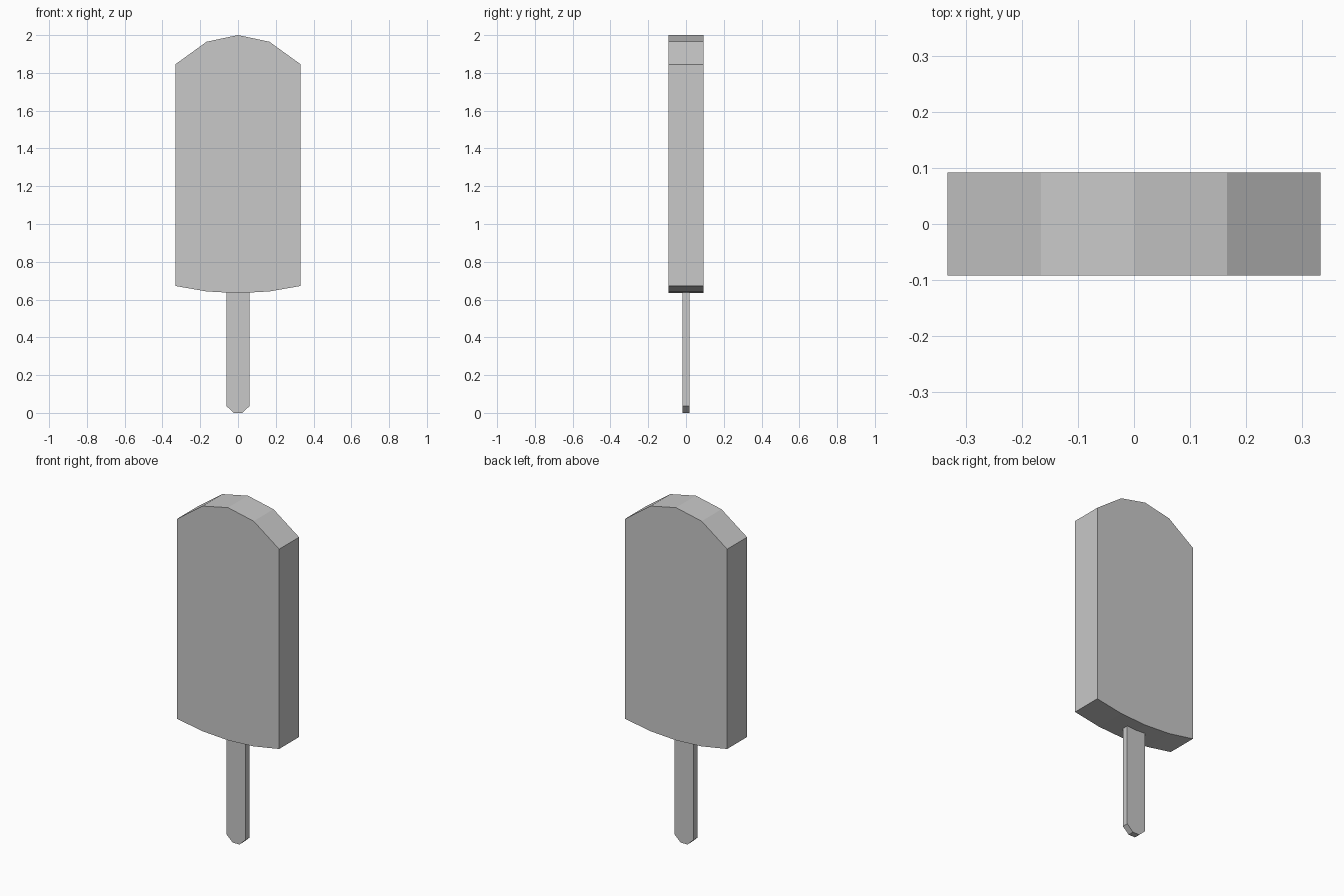
import bpy
import bmesh

cube = bpy.data.objects.get("Cube")
if cube:
    bpy.data.objects.remove(cube, do_unlink=True)

# One plain grey for the whole model
grey = bpy.data.materials.new("plain grey")
grey.use_nodes = True
colour = (0.58, 0.58, 0.58, 1)
grey.diffuse_color = colour
grey.node_tree.nodes["Principled BSDF"].inputs["Base Color"].default_value = colour


def slab(name, half_outline, half_depth):
    """Mirror a right-hand outline (bottom to top) and extrude it along y."""
    left = [(-x, z) for x, z in reversed(half_outline) if x > 0]
    outline = half_outline + left
    bm = bmesh.new()
    face = bm.faces.new([bm.verts.new((x, -half_depth, z)) for x, z in outline])
    extruded = bmesh.ops.extrude_face_region(bm, geom=[face])
    back = [v for v in extruded["geom"] if isinstance(v, bmesh.types.BMVert)]
    bmesh.ops.translate(bm, verts=back, vec=(0, 2 * half_depth, 0))
    bmesh.ops.recalc_face_normals(bm, faces=bm.faces)
    mesh = bpy.data.meshes.new(name)
    bm.to_mesh(mesh)
    bm.free()
    mesh.materials.append(grey)
    obj = bpy.data.objects.new(name, mesh)
    bpy.context.collection.objects.link(obj)
    return obj


# Frozen bar with a faceted domed top and a shallow curved base
slab("ice_bar", [(0, 0.634), (0.166, 0.643), (0.332, 0.672),
                 (0.332, 1.845), (0.166, 1.965), (0, 2)], 0.092)

# Thin stick with a chamfered tip, its upper end set into the bar
slab("stick", [(0.022, 0), (0.062, 0.037), (0.062, 0.66)], 0.018)
